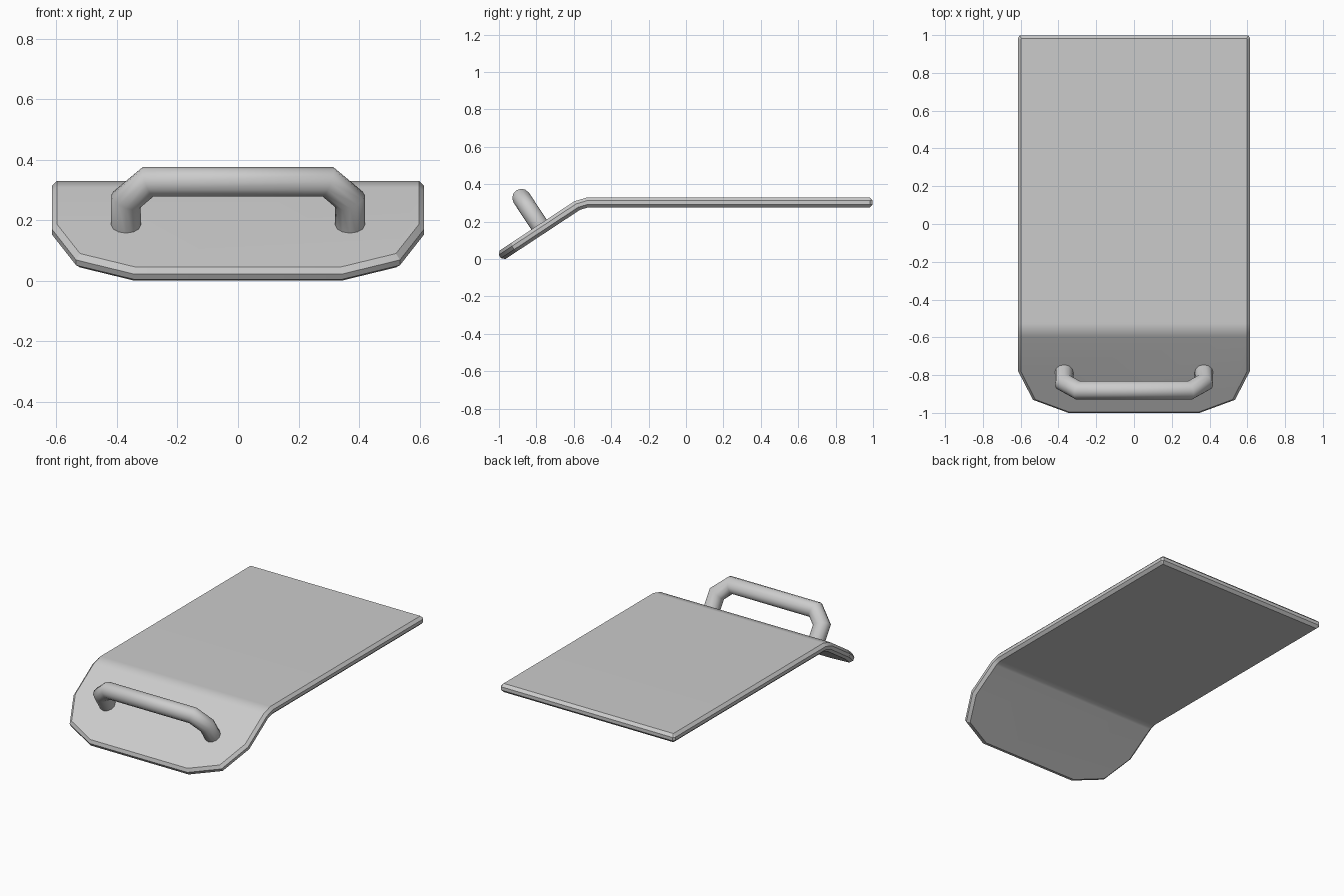
import bpy, bmesh, math
from mathutils import Vector

cube = bpy.data.objects.get("Cube")
if cube:
    bpy.data.objects.remove(cube)

grey = bpy.data.materials.new("light grey")
grey.use_nodes = True
colour = (0.6, 0.6, 0.6, 1)
grey.diffuse_color = colour
grey.node_tree.nodes["Principled BSDF"].inputs["Base Color"].default_value = colour


def add_object(name, bm, angle):
    bmesh.ops.recalc_face_normals(bm, faces=bm.faces)
    mesh = bpy.data.meshes.new(name)
    bm.to_mesh(mesh)
    bm.free()
    mesh.materials.append(grey)
    obj = bpy.data.objects.new(name, mesh)
    bpy.context.collection.objects.link(obj)
    bpy.ops.object.select_all(action='DESELECT')
    obj.select_set(True)
    bpy.context.view_layer.objects.active = obj
    bpy.ops.object.shade_smooth_by_angle(angle=math.radians(angle))
    return obj


# Shared bend dimensions
MID_Z, HALF = 0.3025, 0.0275
TILT, RADIUS, BEND_Y = math.radians(33.4), 0.1, -0.527
ARC = RADIUS * TILT
down = Vector((0, -math.cos(TILT), -math.sin(TILT)))
normal = Vector((0, -math.sin(TILT), math.cos(TILT)))

# Panel: flat chamfered slab, cut at the bend lines, then folded down at the front
half = [(0.605, 0.998), (0.615, 0.985), (0.615, -0.811), (0.535, -0.996), (0.345, -1.08)]
outline = half + [(-x, y) for x, y in reversed(half)]
bm = bmesh.new()
base = bm.faces.new([bm.verts.new((x, y, -HALF)) for x, y in outline])
top = bmesh.ops.extrude_face_region(bm, geom=[base], use_keep_orig=True)
bmesh.ops.translate(bm, vec=(0, 0, 2 * HALF),
                    verts=[v for v in top["geom"] if isinstance(v, bmesh.types.BMVert)])
rim = [e for e in bm.edges if abs(e.verts[0].co.z - e.verts[1].co.z) < 0.001]
bmesh.ops.bevel(bm, geom=rim, offset=0.017, segments=1, affect='EDGES', clamp_overlap=True)
for y in (BEND_Y, BEND_Y - ARC):
    bmesh.ops.bisect_plane(bm, geom=bm.verts[:] + bm.edges[:] + bm.faces[:],
                           plane_co=(0, y, 0), plane_no=(0, 1, 0))
for v in bm.verts:
    x, y, z = v.co
    run = max(0, BEND_Y - y)
    turn = min(run / RADIUS, TILT)
    pos = Vector((x, max(y, BEND_Y) - RADIUS * math.sin(turn),
                  MID_Z - RADIUS * (1 - math.cos(turn))))
    pos += down * max(0, run - ARC)
    v.co = pos + z * Vector((0, -math.sin(turn), math.cos(turn)))
panel = add_object("panel", bm, 25)
weighted = panel.modifiers.new("flat shading", 'WEIGHTED_NORMAL')
weighted.keep_sharp = True

# Handle: mitred round tube standing square to the folded front
SIDES, R = 12, 0.049
bar = Vector((0, -0.88, 0.327))
side = [(0.37, -0.19), (0.37, -0.073), (0.297, 0)]
path = [Vector(p) for p in side + [(-x, u) for x, u in reversed(side)]]
bm = bmesh.new()
rings = []
for i, p in enumerate(path):
    a = (p - path[i - 1]).normalized() if i else Vector((0, 1))
    b = (path[i + 1] - p).normalized() if i < len(path) - 1 else a
    t = (a + b).normalized()
    out = Vector((t.y, -t.x)) / t.dot(a)
    ring = []
    for k in range(SIDES):
        ang = 2 * math.pi * k / SIDES
        q = p + out * R * math.cos(ang)
        ring.append(bm.verts.new(bar + Vector((q.x, 0, 0)) + normal * q.y
                                 + down * R * math.sin(ang)))
    rings.append(ring)
for r, s in zip(rings, rings[1:]):
    for k in range(SIDES):
        j = (k + 1) % SIDES
        bm.faces.new((r[k], r[j], s[j], s[k]))
bm.faces.new(rings[0])
bm.faces.new(rings[-1])
add_object("handle", bm, 60)
